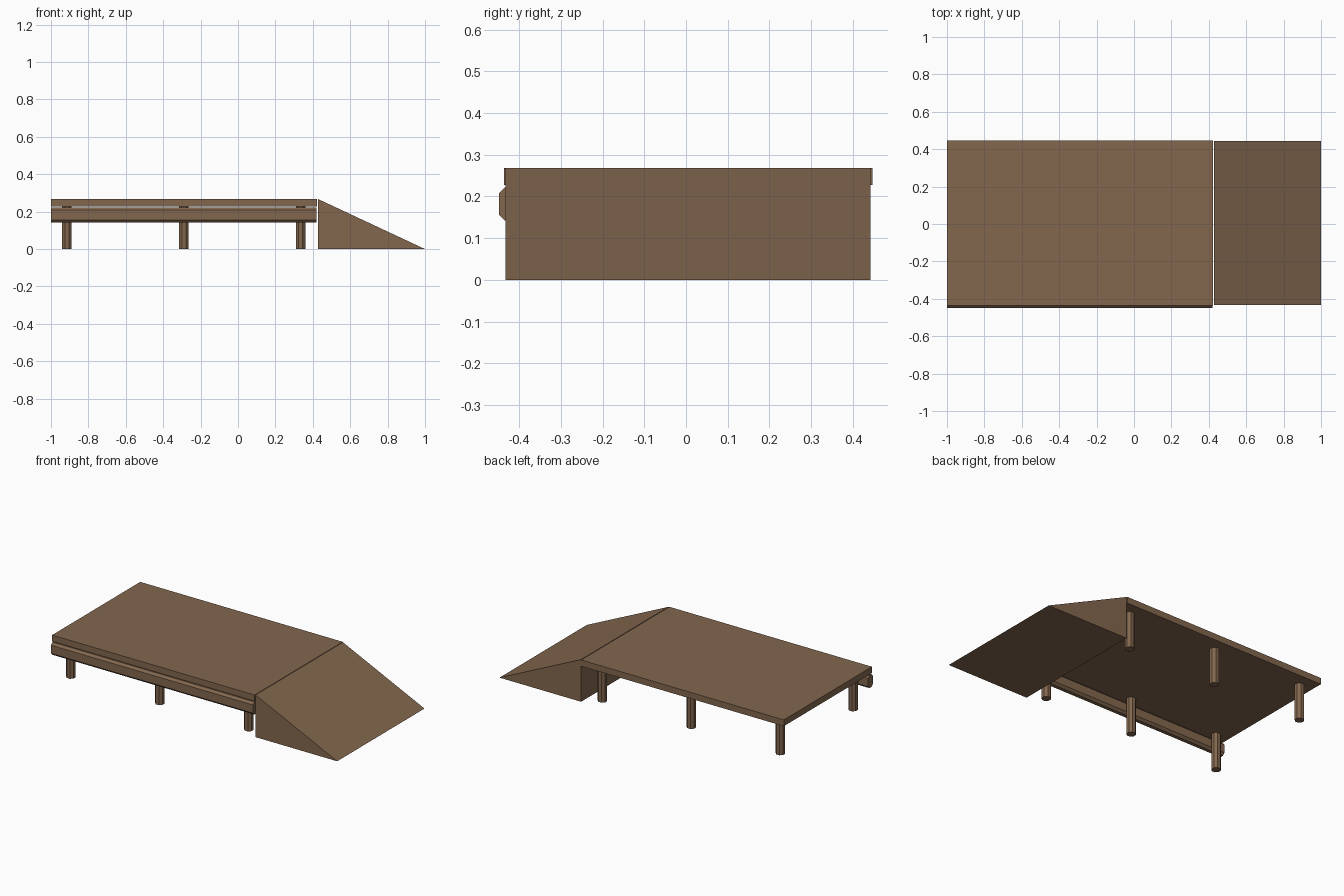
import bpy, bmesh, math

if "Cube" in bpy.data.objects:
    bpy.data.objects.remove(bpy.data.objects["Cube"])

wood = bpy.data.materials.new("brown wood")
wood.diffuse_color = (0.225, 0.135, 0.076, 1)
wood.use_nodes = True
wood.node_tree.nodes["Principled BSDF"].inputs["Base Color"].default_value = wood.diffuse_color


def finish(name, bm):
    bmesh.ops.recalc_face_normals(bm, faces=bm.faces)
    mesh = bpy.data.meshes.new(name)
    bm.to_mesh(mesh)
    bm.free()
    mesh.materials.append(wood)
    obj = bpy.data.objects.new(name, mesh)
    bpy.context.collection.objects.link(obj)
    return obj


def prism(name, profile, offset):
    """Closed profile polygon extruded along offset."""
    bm = bmesh.new()
    face = bm.faces.new([bm.verts.new(p) for p in profile])
    out = bmesh.ops.extrude_face_region(bm, geom=[face], use_keep_orig=True)
    verts = [g for g in out["geom"] if isinstance(g, bmesh.types.BMVert)]
    bmesh.ops.translate(bm, verts=verts, vec=offset)
    return finish(name, bm)


# Deck slab
y0, y1, z0, z1 = -0.437, 0.447, 0.228, 0.268
prism("deck", [(-1, y0, z0), (-1, y1, z0), (-1, y1, z1), (-1, y0, z1)], (1.423, 0, 0))

# Solid wedge ramp
prism("ramp", [(0.427, -0.433, 0), (1, -0.433, 0), (0.427, -0.433, 0.268)], (0, 0.876, 0))

# Chamfered bumper rail along the front
a, b, lo, hi, c = -0.448, -0.398, 0.142, 0.222, 0.014
rail = [(a, lo + c), (a + c, lo), (b - c, lo), (b, lo + c),
        (b, hi - c), (b - c, hi), (a + c, hi), (a, hi - c)]
prism("front_bumper_rail", [(-1, y, z) for y, z in rail], (1.42, 0, 0))

# Two rows of support posts
r, sides = 0.028, 8
for row, y in (("front", -0.37), ("back", 0.36)):
    for i, x in enumerate((-0.915, -0.29, 0.335)):
        ring = [(x + r * math.cos((k + 0.5) * math.tau / sides),
                 y + r * math.sin((k + 0.5) * math.tau / sides), 0) for k in range(sides)]
        prism(f"{row}_post_{i + 1}", ring, (0, 0, z0))
